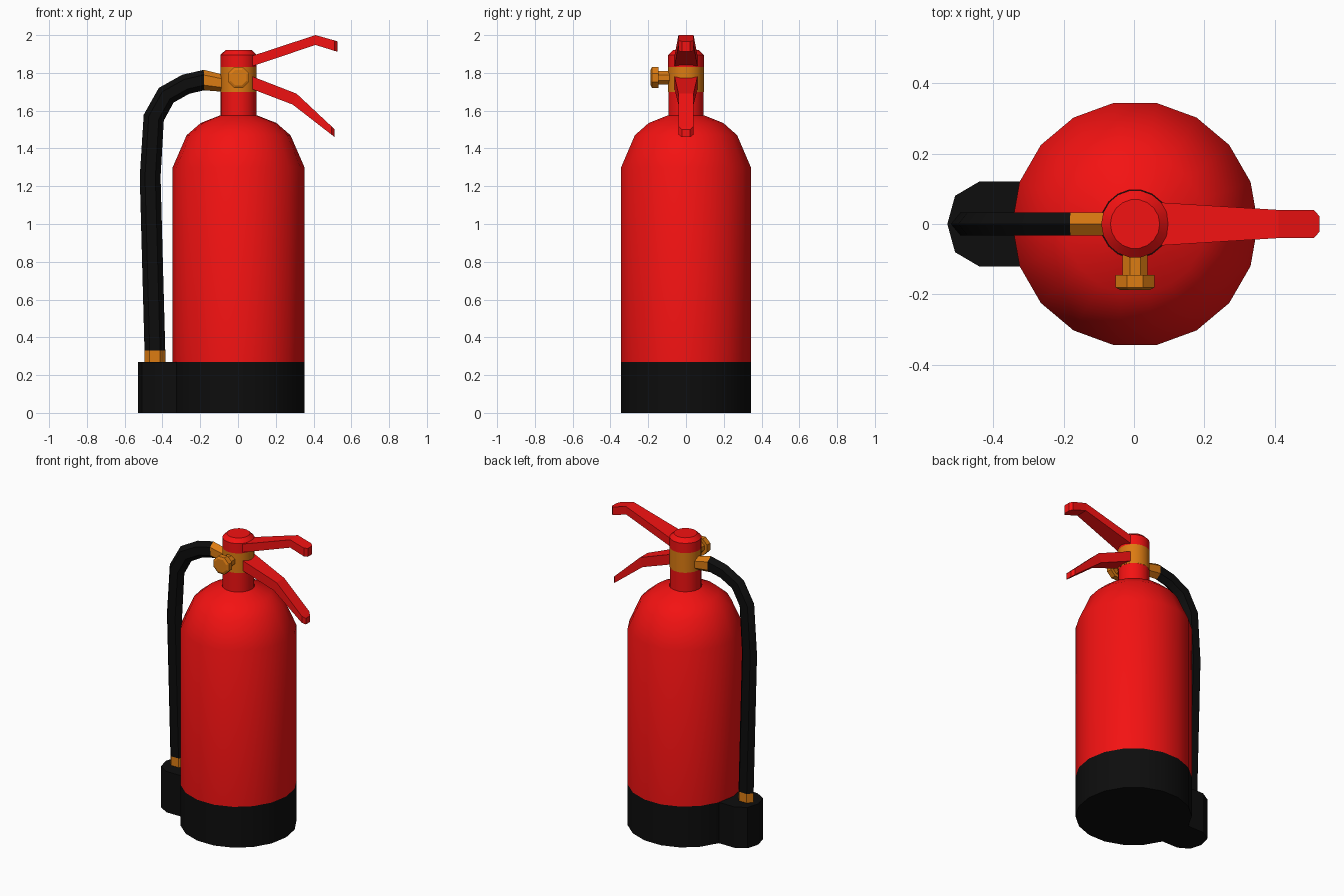
import bpy, bmesh, math
from mathutils import Vector

if "Cube" in bpy.data.objects:
    bpy.data.objects.remove(bpy.data.objects["Cube"])

CX = 0.003  # body axis


def material(name, rgb):
    m = bpy.data.materials.new(name)
    m.diffuse_color = (*rgb, 1)
    m.use_nodes = True
    m.node_tree.nodes["Principled BSDF"].inputs["Base Color"].default_value = m.diffuse_color
    return m


RED = material("red_paint", (0.9, 0.006, 0.006))
BLACK = material("black_rubber", (0.004, 0.004, 0.004))
BRASS = material("brass", (0.72, 0.2, 0.006))


def skin(name, rings, mat, cap_start=False, cap_end=False, smooth=30):
    """Bridge equal-length rings of points into a skin."""
    bm = bmesh.new()
    loops = [[bm.verts.new(p) for p in ring] for ring in rings]
    n = len(loops[0])
    for a, b in zip(loops, loops[1:]):
        for i in range(n):
            j = (i + 1) % n
            bm.faces.new((a[i], a[j], b[j], b[i]))
    if cap_start:
        bm.faces.new(loops[0][::-1])
    if cap_end:
        bm.faces.new(loops[-1])
    bmesh.ops.recalc_face_normals(bm, faces=bm.faces)
    if not (cap_start and cap_end):
        # open skins: make sure the normals point away from the middle
        mid = sum((v.co for v in bm.verts), Vector()) / len(bm.verts)
        if sum((f.calc_center_median() - mid).dot(f.normal) for f in bm.faces) < 0:
            bmesh.ops.reverse_faces(bm, faces=bm.faces)
    me = bpy.data.meshes.new(name)
    bm.to_mesh(me)
    bm.free()
    me.materials.append(mat)
    ob = bpy.data.objects.new(name, me)
    bpy.context.collection.objects.link(ob)
    if smooth:
        bpy.ops.object.select_all(action='DESELECT')
        ob.select_set(True)
        bpy.context.view_layer.objects.active = ob
        bpy.ops.object.shade_smooth_by_angle(angle=math.radians(smooth))
    return ob


def lathe(name, profile, mat, sides=18, **caps):
    rings = [[(CX + r * math.cos(math.tau * i / sides), r * math.sin(math.tau * i / sides), z)
              for i in range(sides)] for r, z in profile]
    return skin(name, rings, mat, **caps)


def hose_rings(path):
    """Mitred flattened hexagons along (x, z, radius) points."""
    rings = []
    for k, (x, z, r) in enumerate(path):
        p = Vector((x, z))
        d = [(Vector(path[i + 1][:2]) - Vector(path[i][:2])).normalized()
             for i in (k - 1, k) if 0 <= i < len(path) - 1]
        t = sum(d, Vector((0, 0))).normalized()
        n = Vector((-t.y, t.x)) / t.dot(d[0])
        ring = []
        for u, y in ((1, 0), (.5, .033), (-.5, .033), (-1, 0), (-.5, -.033), (.5, -.033)):
            q = p + n * r * u
            ring.append((q.x, y, q.y))
        rings.append(ring)
    return rings


def lever(name, stations):
    """Tapered flat bar from (x_top, z_top, x_bottom, z_bottom, half width)."""
    rings = [[(xt, -w, zt), (xt, w, zt), (xb, w, zb), (xb, -w, zb)]
             for xt, zt, xb, zb, w in stations]
    return skin(name, rings, RED, True, True, smooth=0)


def knob(name, profile):
    """Octagonal valve fitting along -y from (radius, y)."""
    rings = [[(CX + r * math.cos(math.tau * (i + .5) / 8), y, 1.775 + r * math.sin(math.tau * (i + .5) / 8))
              for i in range(8)] for r, y in profile]
    return skin(name, rings, BRASS, True, True, smooth=0)


# tank and valve stack
lathe("base_boot", [(.349, 0), (.349, .27)], BLACK, cap_start=True)
lathe("tank", [(.349, .27), (.349, 1.3), (.275, 1.47), (.2, 1.535), (.098, 1.575)], RED)
lathe("neck", [(.095, 1.57), (.095, 1.7)], RED)
lathe("valve_collar", [(.096, 1.7), (.096, 1.83)], BRASS)
lathe("valve_cap", [(.096, 1.83), (.096, 1.895), (.07, 1.92)], RED, cap_end=True)

# nozzle holder on the boot
half = [(-.3, .12), (-.44, .12), (-.508, .08)]
outline = half + [(-.53, 0)] + [(x, -y) for x, y in reversed(half)]
skin("nozzle_holder", [[(x, y, z) for x, y in outline] for z in (0, .27)],
     BLACK, True, True, smooth=0)

# hose with brass fittings at both ends
rings = hose_rings([(-.08, 1.745, .045), (-.18, 1.762, .053), (-.276, 1.74, .053),
                    (-.38, 1.682, .053), (-.446, 1.563, .054), (-.465, 1.25, .055),
                    (-.44, .33, .055), (-.44, .26, .055)])
skin("upper_hose_fitting", rings[:2], BRASS, smooth=0)
skin("hose", rings[1:7], BLACK, smooth=30)
skin("lower_hose_fitting", rings[6:], BRASS, smooth=0)

# levers
lever("upper_lever", [(.06, 1.885, .06, 1.83, .062), (.41, 2.0, .41, 1.948, .04),
                      (.51, 1.972, .51, 1.917, .04), (.527, 1.967, .527, 1.912, .022)])
lever("lower_lever", [(.06, 1.787, .06, 1.72, .062), (.31, 1.69, .29, 1.632, .04),
                      (.495, 1.517, .495, 1.473, .04), (.512, 1.5, .512, 1.46, .022)])

# side valve knob
knob("valve_stem", [(.039, -.08), (.039, -.15)])
knob("valve_knob", [(.06, -.145), (.06, -.18), (.045, -.187)])
